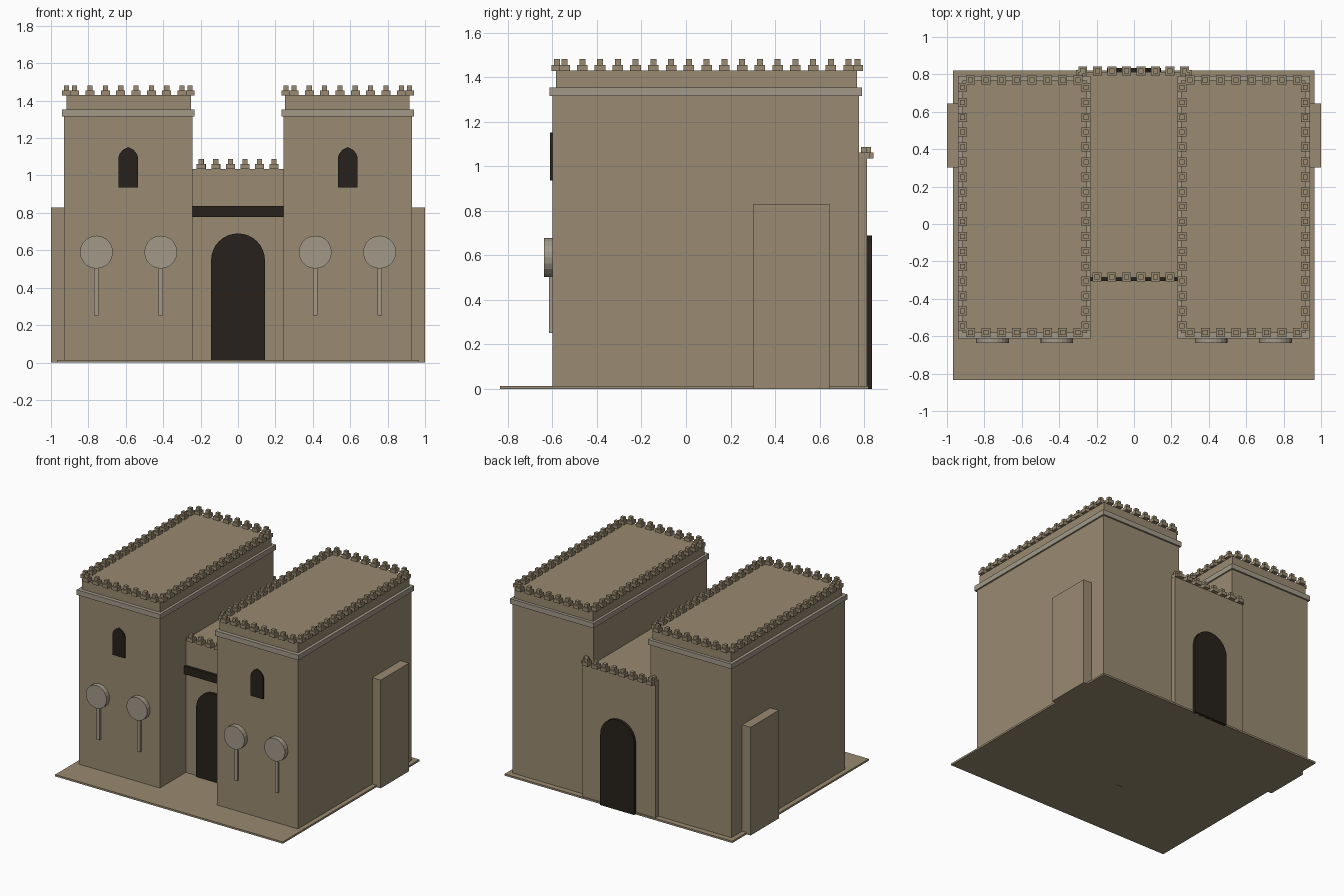
import bpy, bmesh, math
from mathutils import Matrix, Vector

if "Cube" in bpy.data.objects:
    bpy.data.objects.remove(bpy.data.objects["Cube"])


def material(name, rgb):
    m = bpy.data.materials.new(name)
    m.diffuse_color = (*rgb, 1)
    m.use_nodes = True
    m.node_tree.nodes["Principled BSDF"].inputs["Base Color"].default_value = m.diffuse_color
    return m


WALL = material("mud_plaster", (0.32, 0.255, 0.165))
TRIM = material("pale_trim", (0.36, 0.32, 0.25))
DARK = material("dark_wood", (0.02, 0.015, 0.011))


def finish(name, bm, mat):
    bmesh.ops.recalc_face_normals(bm, faces=bm.faces)
    me = bpy.data.meshes.new(name)
    bm.to_mesh(me)
    bm.free()
    me.materials.append(mat)
    ob = bpy.data.objects.new(name, me)
    bpy.context.collection.objects.link(ob)
    return ob


def add_box(bm, x0, x1, y0, y1, z0, z1):
    centre = Vector((x0 + x1, y0 + y1, z0 + z1)) / 2
    bmesh.ops.create_cube(bm, size=1, matrix=Matrix.Translation(centre)
                          @ Matrix.Diagonal((x1 - x0, y1 - y0, z1 - z0, 1)))


def box(name, mat, *bounds):
    bm = bmesh.new()
    add_box(bm, *bounds)
    return finish(name, bm, mat)


def panel(name, mat, profile, y0, y1):
    """Extrude an x-z outline from y0 to y1."""
    bm = bmesh.new()
    face = bm.faces.new([bm.verts.new((x, y0, z)) for x, z in profile])
    ext = bmesh.ops.extrude_face_region(bm, geom=[face])
    bmesh.ops.translate(bm, vec=(0, y1 - y0, 0),
                        verts=[g for g in ext["geom"] if isinstance(g, bmesh.types.BMVert)])
    return finish(name, bm, mat)


def battlements(name, points, z):
    """Two-step merlons at each point."""
    bm = bmesh.new()
    for x, y in points:
        for h, a, b in ((0.024, 0, 0.027), (0.0135, 0.027, 0.052)):
            add_box(bm, x - h, x + h, y - h, y + h, z + a, z + b)
    return finish(name, bm, WALL)


def spread(a, b, n):
    return [a + (b - a) * i / (n - 1) for i in range(n)]


# ground slab
box("ground_slab", WALL, -0.967, 0.965, -0.835, 0.82, 0, 0.014)

# twin towers with all their fittings
for side, s in (("left", -1), ("right", 1)):
    def sbox(name, mat, x0, x1, *rest):
        lo, hi = sorted((s * x0, s * x1))
        return box(f"{side}_{name}", mat, lo, hi, *rest)

    sbox("tower", WALL, 0.243, 0.929, -0.60, 0.777, 0, 1.32)
    sbox("cornice", TRIM, 0.232, 0.941, -0.612, 0.79, 1.315, 1.354)
    sbox("parapet", WALL, 0.252, 0.918, -0.583, 0.767, 1.354, 1.43)
    sbox("buttress", WALL, 0.92, 1.0, 0.302, 0.645, 0, 0.83)

    # merlons around the roof
    pts = [(s * x, y) for y in (-0.58, 0.77) for x in spread(0.299, 0.873, 8)]
    pts += [(s * x, y) for x in (0.256, 0.916) for y in spread(-0.545, 0.73, 17)]
    battlements(f"{side}_tower_battlements", pts, 1.428)

    # pointed window
    c = s * 0.587
    half = [(0.053, 0.935), (0.053, 1.095), (0.045, 1.118), (0.028, 1.137)]
    outline = [(c + x, z) for x, z in half] + [(c, 1.151)]
    outline += [(c - x, z) for x, z in reversed(half)]
    panel(f"{side}_window", DARK, outline, -0.61, -0.595)

    # round wall ornaments on stems
    for i, x in enumerate((0.413, 0.757)):
        x *= s
        ring = [(x + 0.088 * math.cos(t), 0.59 + 0.088 * math.sin(t))
                for t in (2 * math.pi * k / 20 for k in range(20))]
        panel(f"{side}_disc_{i}", TRIM, ring, -0.637, -0.595)
        box(f"{side}_disc_stem_{i}", TRIM, x - 0.012, x + 0.012, -0.615, -0.595, 0.252, 0.52)

# gatehouse between the towers and its wider rear wall
box("gatehouse", WALL, -0.243, 0.243, -0.285, 0.78, 0, 1.035)
box("gatehouse_rear_wall", WALL, -0.31, 0.31, 0.77, 0.813, 0, 1.035)
battlements("gate_front_battlements", [(x, -0.283) for x in spread(-0.197, 0.193, 6)], 1.035)
battlements("gate_rear_battlements", [(x, 0.817) for x in spread(-0.274, 0.27, 8)]
            + [(x, 0.80) for x in (-0.287, 0.287)], 1.035)

# lintel beam and arched doors
box("lintel_beam", DARK, -0.243, 0.243, -0.306, -0.28, 0.777, 0.838)
arch = [(0.144, 0), (-0.144, 0)]
arch += [(-0.144 * math.cos(t), 0.546 + 0.144 * math.sin(t)) for t in spread(0, math.pi, 17)]
panel("front_door", DARK, arch, -0.302, -0.28)
panel("rear_door", DARK, arch, 0.808, 0.834)
